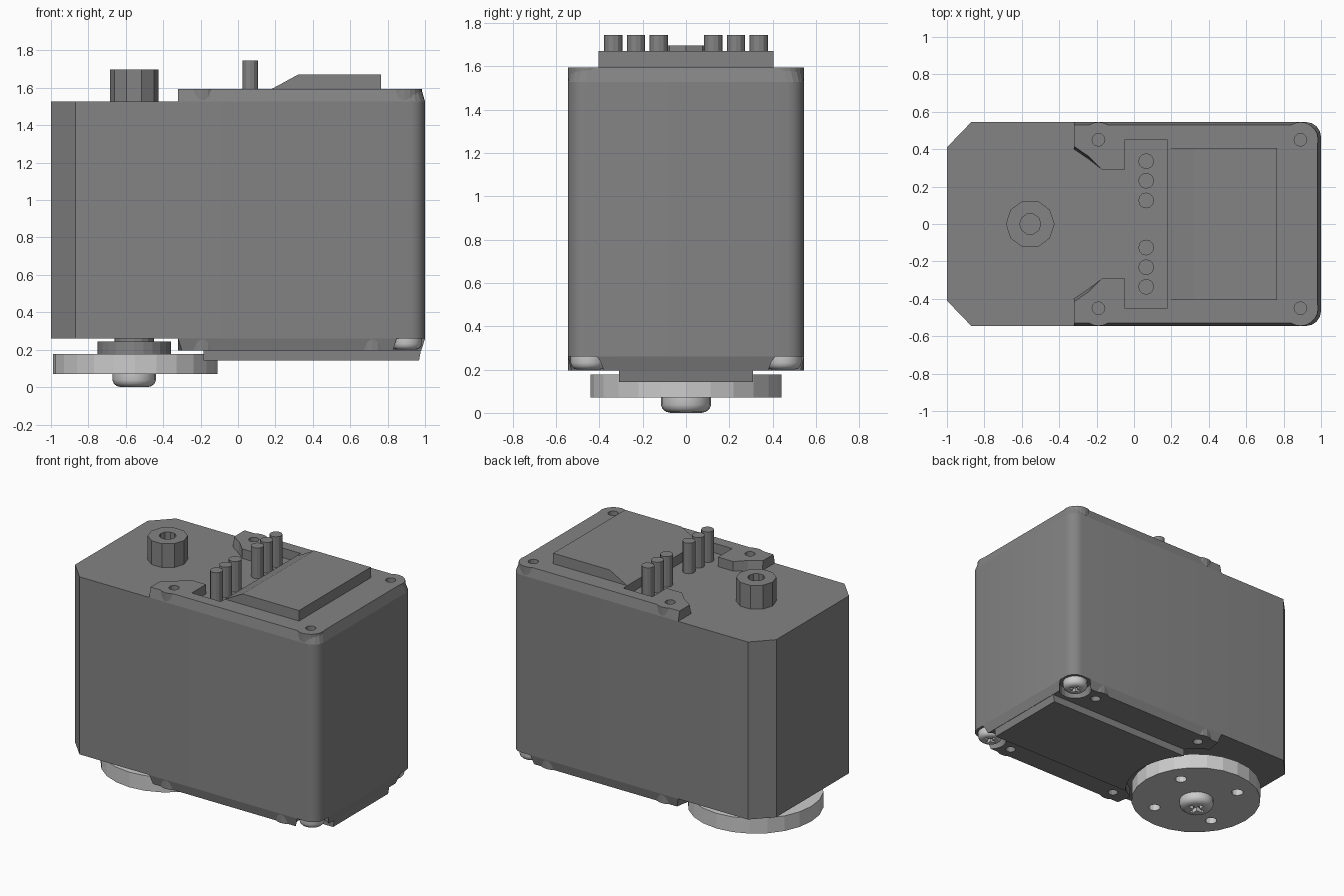
import bpy, bmesh
from math import cos, sin, pi, radians

if "Cube" in bpy.data.objects:
    bpy.data.objects.remove(bpy.data.objects["Cube"])

dark = bpy.data.materials.new("dark_plastic")
dark.diffuse_color = (0.23, 0.23, 0.23, 1)
dark.use_nodes = True
dark.node_tree.nodes["Principled BSDF"].inputs["Base Color"].default_value = dark.diffuse_color


def finish(name, bm, smooth=False):
    bmesh.ops.remove_doubles(bm, verts=bm.verts, dist=1e-5)
    bmesh.ops.recalc_face_normals(bm, faces=bm.faces)
    me = bpy.data.meshes.new(name)
    bm.to_mesh(me)
    bm.free()
    ob = bpy.data.objects.new(name, me)
    bpy.context.collection.objects.link(ob)
    if smooth:
        shade(ob)
    return ob


def shade(ob):
    bpy.ops.object.select_all(action='DESELECT')
    ob.select_set(True)
    bpy.context.view_layer.objects.active = ob
    bpy.ops.object.shade_smooth_by_angle(angle=radians(32))


def prism(name, half, z0, z1, taper=lambda x, y: (x, y)):
    """Extrude a half outline mirrored in y; taper moves the z1 end."""
    near = [(x, y, z0) for x, y in half]
    far = [(*taper(x, y), z1) for x, y in half]
    bm = bmesh.new()
    rings = []
    for pts in (near, far):
        full = pts + [(x, -y, z) for x, y, z in reversed(pts) if abs(y) > 1e-6]
        rings.append([bm.verts.new(p) for p in full])
    for r in rings:
        bm.faces.new(r)
    a, b = rings
    for i in range(len(a)):
        j = (i + 1) % len(a)
        bm.faces.new((a[i], a[j], b[j], b[i]))
    return finish(name, bm)


def lathe(name, profile, x, y, n, smooth=False):
    """Revolve an (r, z) profile about a vertical axis."""
    bm = bmesh.new()
    rings = [[bm.verts.new((x + r * cos(2 * pi * k / n), y + r * sin(2 * pi * k / n), z))
              for k in range(n)] for r, z in profile]
    for a, b in zip(rings, rings[1:]):
        for k in range(n):
            j = (k + 1) % n
            bm.faces.new((a[k], a[j], b[j], b[k]))
    return finish(name, bm, smooth)


def cylinder(name, r, z0, z1, x, y, n):
    return lathe(name, [(0, z0), (r, z0), (r, z1), (0, z1)], x, y, n)


def box(name, size, loc):
    bm = bmesh.new()
    bmesh.ops.create_cube(bm, size=1)
    bmesh.ops.scale(bm, vec=size, verts=bm.verts)
    bmesh.ops.translate(bm, vec=loc, verts=bm.verts)
    return finish(name, bm)


def combine(ob, tool, op='DIFFERENCE'):
    m = ob.modifiers.new("bool", 'BOOLEAN')
    m.operation, m.object, m.solver = op, tool, 'EXACT'
    bpy.context.view_layer.objects.active = ob
    bpy.ops.object.modifier_apply(modifier=m.name)
    bpy.data.objects.remove(tool)


def bosses(ob, xs, z0, z1, h0, h1):
    """Screw bosses with blind holes along both long edges."""
    for x in xs:
        for y in (-0.45, 0.45):
            combine(ob, cylinder("boss", 0.095, z0, z1, x, y, 20), 'UNION')
            combine(ob, cylinder("hole", 0.034, h0, h1, x, y, 12))


def screw(name, x, y, r, z0, z1):
    """Domed head facing down with a cross recess."""
    h = z1 - z0
    head = lathe(name, [(0, z0), (r * .62, z0), (r * .8, z0 + h * .07), (r * .94, z0 + h * .25),
                        (r, z0 + h * .5), (r, z1), (0, z1)], x, y, 20)
    for sx, sy in ((1.0, .24), (.24, 1.0)):
        combine(head, box("slot", (r * sx, r * sy, h * .8), (x, y, z0)))
    shade(head)


# shared outline pieces
corner = [(0.92 + 0.08 * sin(a), 0.465 + 0.08 * cos(a)) for a in (pi / 8 * k for k in range(5))]


def horn_arc(end, n):
    return [(-0.55 + 0.48 * cos(radians(end * k / n)), 0.48 * sin(radians(end * k / n)))
            for k in range(n + 1)]


def edge_taper(x, y):
    return (x - 0.02 if x > 0.85 else x, y - 0.015 if y > 0.46 else y)


def lid_taper(x, y):
    x, y = edge_taper(x, y)
    return (x, y + 0.015 if x < -0.2 and y < 0.42 else y)


def base_taper(x, y):
    x, y = edge_taper(x, y)
    return (x + 0.02 if x < -0.31 and y > 0.5 else x, y)


# main housing
body = prism("housing", [(-1, 0.41), (-0.87, 0.545)] + corner, 0.26, 1.527)
shade(body)

# top cover with the connector pocket
lid = prism("top_cover", [(0.18, 0.45), (-0.05, 0.45), (-0.05, 0.29), (-0.17, 0.29), (-0.24, 0.345),
                          (-0.32, 0.40), (-0.32, 0.545)] + corner, 1.527, 1.595, lid_taper)
bosses(lid, (-0.19, 0.89), 1.535, 1.595, 1.55, 1.7)

# raised panel with a sloped left edge
prism("raised_panel", [(0.18, 0.405), (0.765, 0.405)], 1.594, 1.67,
      lambda x, y: (0.32 if x < 0.5 else x, y))

# connector pins
for s in (-1, 1):
    for i in range(3):
        cylinder("pin", 0.042, 1.52, 1.745, 0.065, s * (0.126 + 0.105 * i), 12)

# cable boss with a bore
lathe("cable_boss", [(0, 1.56), (0.056, 1.56), (0.056, 1.697), (0.13, 1.697), (0.13, 1.52), (0, 1.52)],
      -0.555, 0, 10)

# bottom cover, cut clear around the corner screws
base = prism("bottom_cover", horn_arc(61.3, 10) + [(-0.32, 0.545)] + corner, 0.26, 0.195, base_taper)
bosses(base, (-0.19, 0.72), 0.195, 0.255, 0.1, 0.24)
for y in (-0.45, 0.45):
    combine(base, cylinder("relief", 0.108, 0.1, 0.3, 0.9, y, 24))

# central slab under the bottom cover
slab = prism("bottom_slab", horn_arc(40.2, 8) + [(0.978, 0.31)], 0.197, 0.143,
             lambda x, y: (x - 0.01 if x > 0.85 else x, y))

# output shaft and hub
cylinder("shaft", 0.105, 0.24, 0.265, -0.555, 0, 16)
cylinder("horn_hub", 0.196, 0.175, 0.245, -0.555, 0, 24)

# everything so far is dark plastic
for ob in bpy.data.objects:
    ob.data.materials.clear()
    ob.data.materials.append(dark)

# corner screws
for y in (-0.45, 0.45):
    screw("corner_screw", 0.9, y, 0.083, 0.2, 0.262)

# round horn disc and its screw
horn = cylinder("horn_disc", 0.44, 0.07, 0.178, -0.55, 0, 24)
for k in range(4):
    a = radians(30 + 90 * k)
    combine(horn, cylinder("hole", 0.04, 0, 0.3, -0.55 + 0.3 * cos(a), 0.3 * sin(a), 12))
screw("horn_screw", -0.555, 0, 0.116, 0.0, 0.075)
